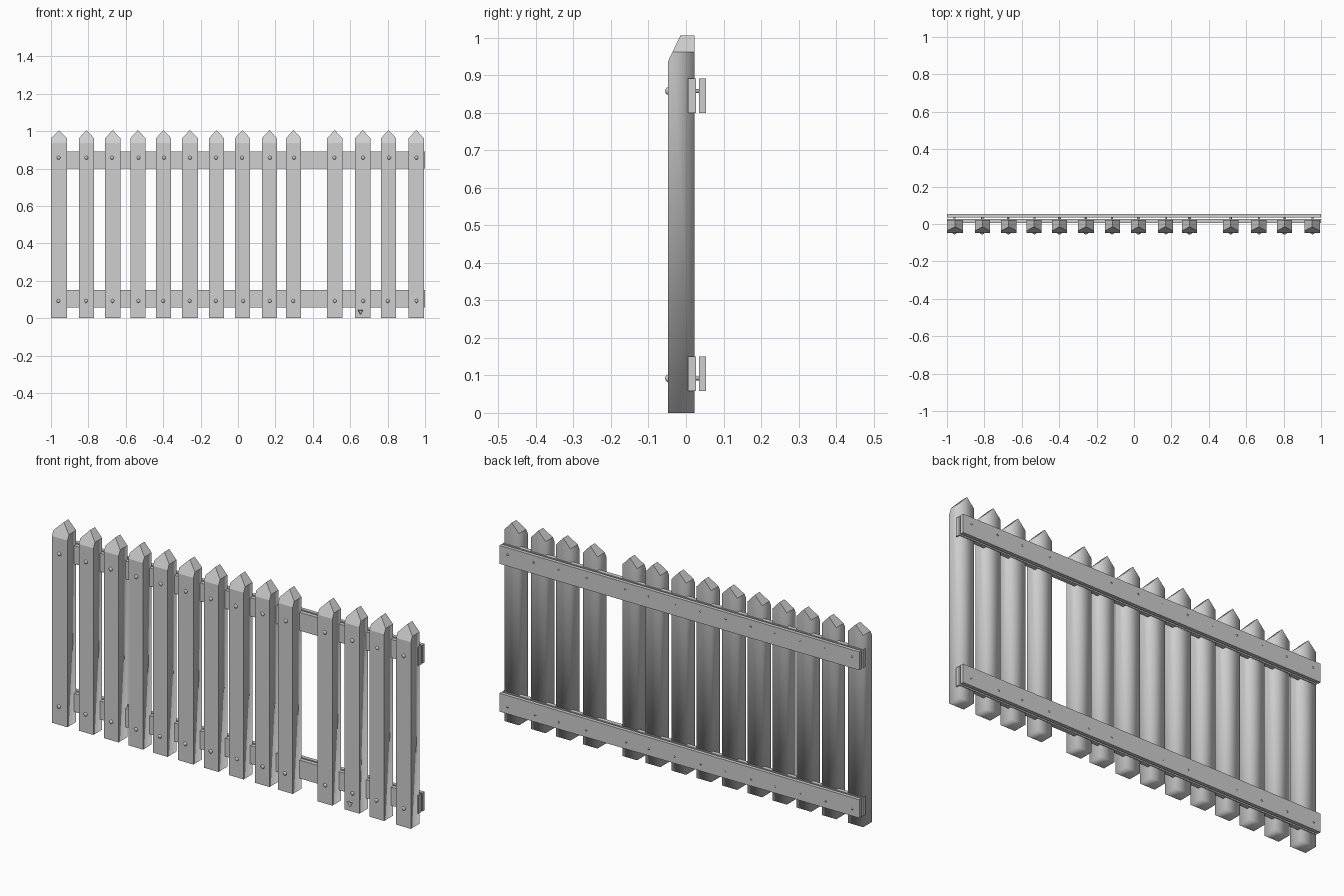
import bpy, bmesh, math, random
from mathutils import Vector, Matrix

if "Cube" in bpy.data.objects:
    bpy.data.objects.remove(bpy.data.objects["Cube"])

random.seed(4)

def material(name, v):
    m = bpy.data.materials.new(name)
    m.diffuse_color = (v, v, v, 1)
    m.use_nodes = True
    m.node_tree.nodes["Principled BSDF"].inputs["Base Color"].default_value = m.diffuse_color
    return m

WOOD = material("pale grey", 0.62)

def finish(name, bm):
    bmesh.ops.recalc_face_normals(bm, faces=bm.faces)
    me = bpy.data.meshes.new(name)
    bm.to_mesh(me)
    bm.free()
    me.materials.append(WOOD)
    ob = bpy.data.objects.new(name, me)
    bpy.context.collection.objects.link(ob)
    return ob

FRONT, BACK = -0.048, 0.022

def picket(x, w):
    """Pointed board with the front of its tip cut back at a slope."""
    h = w / 2
    bm = bmesh.new()
    outline = [(-h, 0), (h, 0), (h, 0.962), (0, 1.006), (-h, 0.962)]
    face = bm.faces.new([bm.verts.new((x + px, FRONT, pz)) for px, pz in outline])
    ext = bmesh.ops.extrude_face_region(bm, geom=[face])
    bmesh.ops.translate(bm, vec=(0, BACK - FRONT, 0),
                        verts=[v for v in ext["geom"] if isinstance(v, bmesh.types.BMVert)])
    # sloped front cut
    cut = bmesh.ops.bisect_plane(bm, geom=bm.verts[:] + bm.edges[:] + bm.faces[:],
                                 plane_co=(x, FRONT, 0.937),
                                 plane_no=Vector((0, -0.069, 0.033)).normalized(),
                                 clear_outer=True)
    edges = [e for e in cut["geom_cut"] if isinstance(e, bmesh.types.BMEdge)]
    bmesh.ops.contextual_create(bm, geom=edges)
    bmesh.ops.recalc_face_normals(bm, faces=bm.faces)
    # crisp front and tip, softly shaded back corners
    for f in bm.faces:
        f.smooth = True
    for e in bm.edges:
        mid = (e.verts[0].co + e.verts[1].co) / 2
        e.smooth = not (mid.y < FRONT + 0.001 or mid.z > 0.94)
    return finish("picket", bm)

def rail(name, y0, y1, z0, z1):
    bm = bmesh.new()
    bmesh.ops.create_cube(bm, size=1)
    bmesh.ops.scale(bm, vec=(2, y1 - y0, z1 - z0), verts=bm.verts)
    bmesh.ops.translate(bm, vec=(0, (y0 + y1) / 2, (z0 + z1) / 2), verts=bm.verts)
    return finish(name, bm)

def nail(x, z):
    """Domed head in front, thin shaft through picket and rails."""
    bm = bmesh.new()
    bmesh.ops.create_uvsphere(bm, u_segments=10, v_segments=6, radius=0.01,
                              matrix=Matrix.Translation((x, FRONT, z)) @ Matrix.Scale(0.75, 4, (0, 1, 0)))
    bmesh.ops.create_cone(bm, cap_ends=True, segments=8, radius1=0.005, radius2=0.005, depth=0.1,
                          matrix=Matrix.Translation((x, 0.003, z)) @ Matrix.Rotation(math.pi / 2, 4, 'X'))
    for f in bm.faces:
        f.smooth = True
    return finish("nail", bm)

# pickets, unevenly spaced with one missing
CENTRES = [-0.957, -0.81, -0.67, -0.535, -0.398, -0.257, -0.115,
           0.024, 0.168, 0.297, 0.517, 0.667, 0.805, 0.953]
pickets = []
for i, x in enumerate(CENTRES):
    pickets.append(picket(x, 0.086 if i in (0, 5) else 0.081))
    for z in (0.858, 0.092):
        nail(x + random.uniform(-0.004, 0.004), z)

# paired rails behind the pickets
for level, z0, z1 in (("upper", 0.80, 0.892), ("lower", 0.058, 0.15)):
    rail(level + "_inner_rail", 0.005, 0.026, z0, z1)
    rail(level + "_outer_rail", 0.035, 0.053, z0, z1)

# chipped corner near the foot of one picket
bm = bmesh.new()
bmesh.ops.create_cone(bm, cap_ends=True, segments=3, radius1=0.022, radius2=0.012, depth=0.03,
                      matrix=Matrix.Translation((0.655, FRONT, 0.035)) @ Matrix.Rotation(-math.pi / 2, 4, 'X'))
chip = finish("chip_cutter", bm)
chip.hide_render = True
chip.hide_viewport = True
mod = pickets[11].modifiers.new("chip", 'BOOLEAN')
mod.operation = 'DIFFERENCE'
mod.solver = 'EXACT'
mod.object = chip
